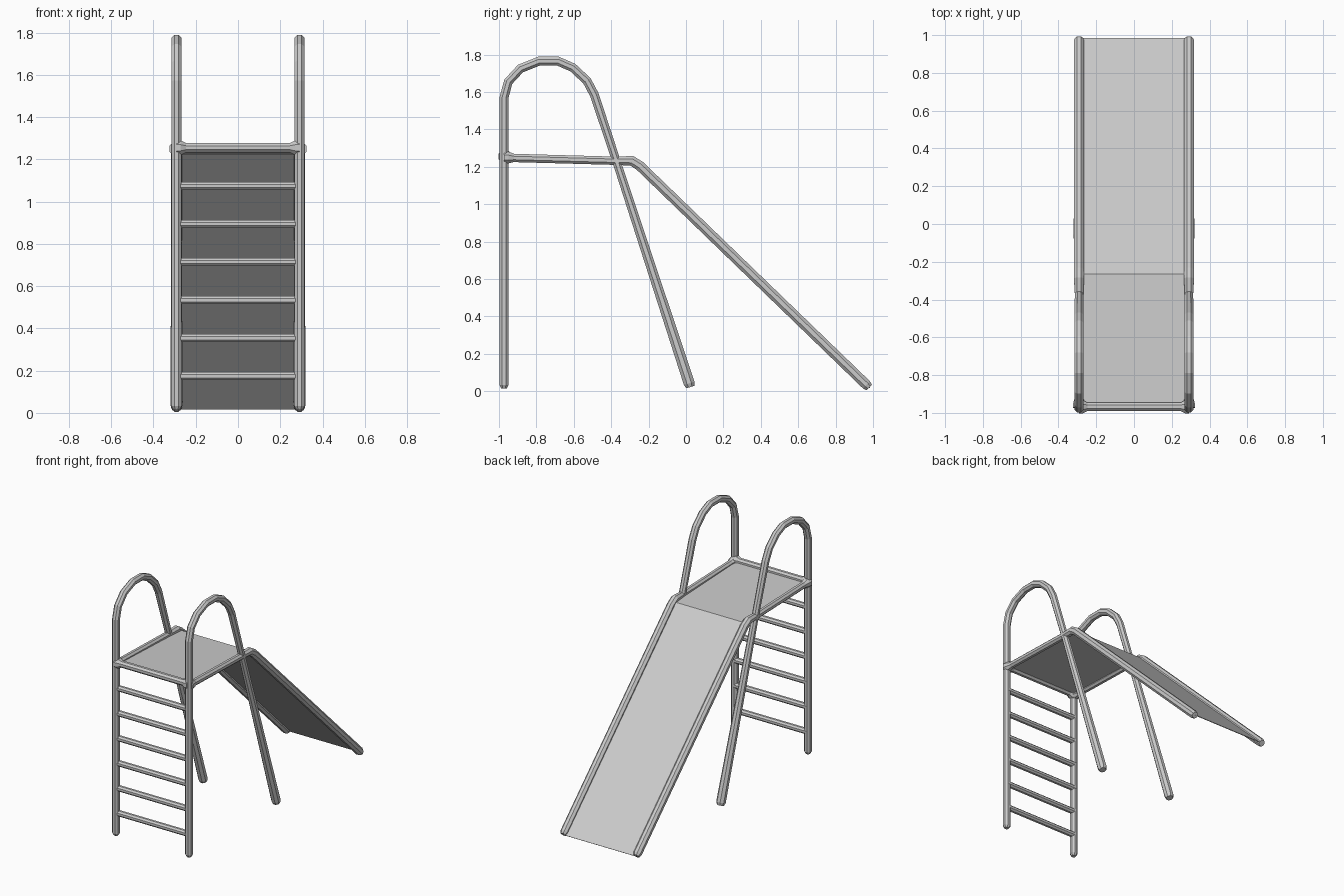
import bpy, bmesh, math
from mathutils import Vector

if "Cube" in bpy.data.objects:
    bpy.data.objects.remove(bpy.data.objects["Cube"], do_unlink=True)

steel = bpy.data.materials.new("grey_steel")
steel.use_nodes = True
grey = (0.6, 0.6, 0.6, 1)
steel.diffuse_color = grey
steel.node_tree.nodes["Principled BSDF"].inputs["Base Color"].default_value = grey

X = 0.291      # rail centre line
R = 0.024      # tube radius


def finish(name, bm):
    bmesh.ops.recalc_face_normals(bm, faces=bm.faces)
    mesh = bpy.data.meshes.new(name)
    bm.to_mesh(mesh)
    bm.free()
    mesh.materials.append(steel)
    obj = bpy.data.objects.new(name, mesh)
    bpy.context.collection.objects.link(obj)
    return obj


def tube(name, path, normal, sides=8):
    """Sweep a flat-sided ring along (point, radius) pairs lying in a plane."""
    bm = bmesh.new()
    pts = [Vector(p) for p, r in path]
    n = Vector(normal)
    rings = []
    for i, (p, r) in enumerate(path):
        a = (pts[i] - pts[max(i - 1, 0)]).normalized()
        b = (pts[min(i + 1, len(pts) - 1)] - pts[i]).normalized()
        side = n.cross((a + b).normalized())
        ring = []
        for k in range(sides):
            t = 2 * math.pi * (k + 0.5) / sides
            ring.append(bm.verts.new(pts[i] + r * (n * math.cos(t) + side * math.sin(t))))
        rings.append(ring)
    for lo, hi in zip(rings, rings[1:]):
        for k in range(sides):
            j = (k + 1) % sides
            bm.faces.new((lo[k], lo[j], hi[j], hi[k]))
    bm.faces.new(rings[0])
    bm.faces.new(rings[-1])
    return finish(name, bm)


def side_tube(name, x, profile):
    return tube(name, [((x, y, z), r) for y, z, r in profile], (1, 0, 0))


def crossbar(name, y, z, r, flare):
    ends = [(-X, flare), (-X + 0.02, flare), (-X + 0.045, r)]
    path = ends + [(-x, q) for x, q in reversed(ends)]
    return tube(name, [((x, y, z), q) for x, q in path], (0, 0, 1))


# Side frames: ladder post, arched handrail and splayed leg in one tube
arch = [(-0.95, 1.655), (-0.885, 1.725), (-0.785, 1.765), (-0.685, 1.765),
        (-0.605, 1.73), (-0.53, 1.66), (-0.49, 1.585)]
frame = [(-0.973, 0.014, 0.016), (-0.973, 0.032, R + 0.002), (-0.973, 1.57, R + 0.002)]
frame += [(y, z, R + 0.002) for y, z in arch]
frame += [(-0.372, 1.23, R), (0.017, 0.042, 0.032), (0.023, 0.022, 0.024)]

# Platform edge continuing as the slide rail
rail = [(-0.973, 1.25, 0.036), (-0.95, 1.249, 0.034), (-0.92, 1.247, R),
        (-0.375, 1.232, R), (-0.29, 1.232, 0.029), (-0.247, 1.205, 0.029),
        (0.965, 0.034, 0.029), (0.98, 0.02, 0.022)]

for side, x in (("left", X), ("right", -X)):
    side_tube(side + "_frame", x, frame)
    side_tube(side + "_slide_rail", x, rail)

# Ladder: top bar with flared corners, then evenly spaced rungs
crossbar("platform_front_bar", -0.968, 1.255, R, 0.038)
for i in range(6):
    crossbar(f"ladder_rung_{i + 1}", -0.968, 0.174 + i * 0.18, 0.021, 0.021)

# Platform and slide: thin sheet bent at the top of the slope
bm = bmesh.new()
rows = [[bm.verts.new((x, y, z)) for x in (-X, X)]
        for y, z in ((-0.968, 1.25), (-0.265, 1.222), (0.983, 0.018))]
for a, b in zip(rows, rows[1:]):
    bm.faces.new((a[0], a[1], b[1], b[0]))
sheet = finish("platform_and_slide", bm)
thick = sheet.modifiers.new("thickness", 'SOLIDIFY')
thick.thickness = 0.004
thick.offset = 0
